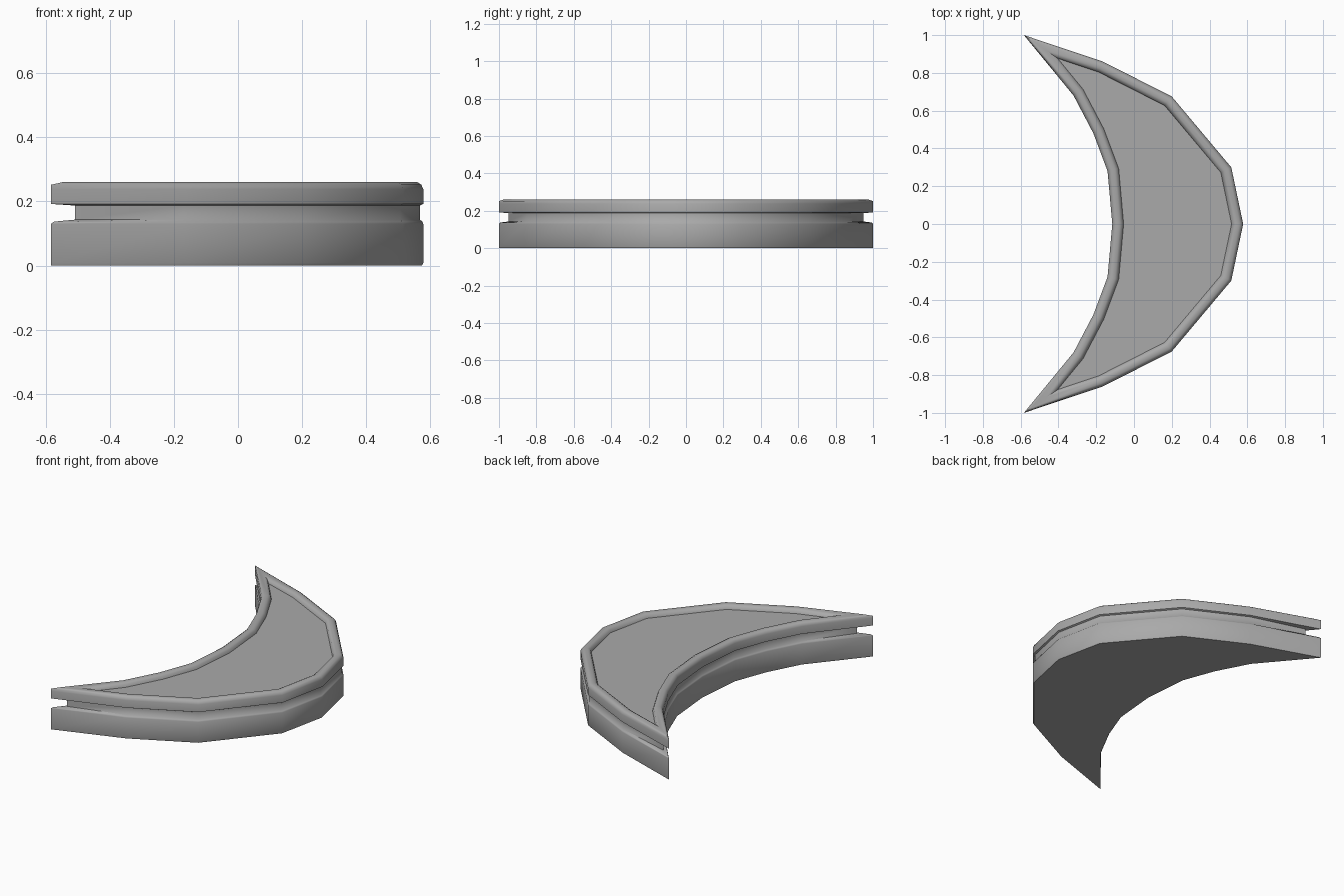
import bpy
import bmesh
from mathutils import Vector

cube = bpy.data.objects.get("Cube")
if cube:
    bpy.data.objects.remove(cube)


def material(name, value):
    mat = bpy.data.materials.new(name)
    mat.use_nodes = True
    color = (value, value, value, 1)
    mat.diffuse_color = color
    mat.node_tree.nodes["Principled BSDF"].inputs["Base Color"].default_value = color
    return mat


grey = material("grey", 0.4)

# Crescent outline, counter-clockwise: half of each arc, mirrored in y
outer = [(0.578, 0), (0.515, 0.3), (0.2, 0.675), (-0.165, 0.86)]
inner = [(-0.32, 0.68), (-0.215, 0.48), (-0.14, 0.28), (-0.115, 0)]
half = outer + [(-0.583, 1.0)] + inner
outline = [Vector(p) for p in half + [(x, -y) for x, y in half[-2:0:-1]]]
TIPS = (len(outer), len(outline) - len(outer))


def ring(inset, tip_inset=None):
    """Outline moved inward by a mitred distance; tips may move further."""
    points = []
    for i, p in enumerate(outline):
        a = (p - outline[i - 1]).normalized()
        b = (outline[(i + 1) % len(outline)] - p).normalized()
        na, nb = Vector((-a.y, a.x)), Vector((-b.y, b.x))
        distance = tip_inset if i in TIPS and tip_inset is not None else inset
        points.append(p + (na + nb) * distance / (1 + na.dot(nb)))
    return points


def crescent(name, profile, cap_start=False, cap_end=False):
    """Skin a wall profile of (inset, tip inset, height) around the outline."""
    bm = bmesh.new()
    rings = [[bm.verts.new((p.x, p.y, z)) for p in ring(d, t)] for d, t, z in profile]
    n = len(outline)
    for low, high in zip(rings, rings[1:]):
        for i in range(n):
            j = (i + 1) % n
            bm.faces.new((low[i], low[j], high[j], high[i]))
    if cap_start:
        bm.faces.new(rings[0][::-1])
    if cap_end:
        bm.faces.new(rings[-1])
    mesh = bpy.data.meshes.new(name)
    bm.to_mesh(mesh)
    bm.free()
    mesh.materials.append(grey)
    obj = bpy.data.objects.new(name, mesh)
    bpy.context.collection.objects.link(obj)
    bpy.ops.object.select_all(action="DESELECT")
    obj.select_set(True)
    bpy.context.view_layer.objects.active = obj
    bpy.ops.object.shade_smooth_by_angle(angle=0.9)
    return obj


# Body with a groove cut deeper at the two tips, and a rounded raised rim
crescent("tray_body", [
    (0.004, 0, 0.0), (0, 0, 0.008), (0, 0, 0.13),
    (0.003, 0.003, 0.137), (0.01, 0.025, 0.143), (0.01, 0.025, 0.187),
    (0, 0, 0.192), (0, 0, 0.238), (0.006, 0, 0.252), (0.018, 0.012, 0.26),
    (0.04, 0.04, 0.26), (0.054, 0.054, 0.252), (0.06, 0.06, 0.235),
], cap_start=True)

# Recessed floor inside the rim
crescent("tray_floor", [(0.06, 0.06, 0.235)], cap_end=True)
